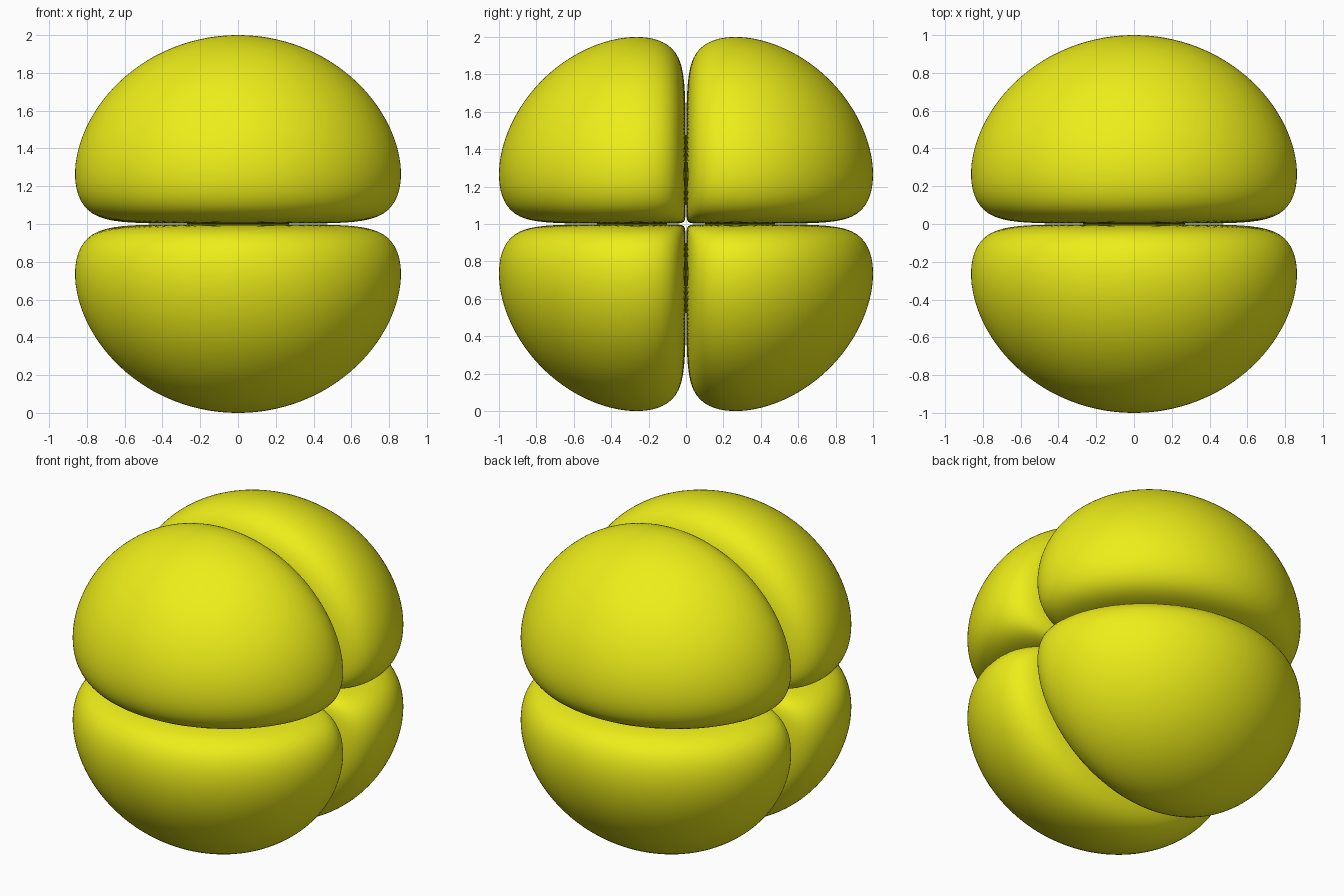
import bpy, bmesh, math
from mathutils import Vector

if "Cube" in bpy.data.objects:
    bpy.data.objects.remove(bpy.data.objects["Cube"])

# Each lobe is the level surface y * z * exp(-K r^2) = const, a convex rounded quarter ball
K = 7.15
PEAK = 1 / math.sqrt(2 * K)
LEVEL = math.log(PEAK) - K - 0.5          # makes the lobes reach exactly 1 unit in y and z
CORE = Vector((0, PEAK, PEAK))


def inside(p):
    return p.y > 0 and p.z > 0 and math.log(p.y * p.z) - K * p.length_squared > LEVEL


def surface_point(direction):
    lo, hi = 0.0, 2.0
    for _ in range(26):
        mid = (lo + hi) / 2
        if inside(CORE + direction * mid):
            lo = mid
        else:
            hi = mid
    return CORE + direction * lo


# One lobe: a sphere with its poles along x, pushed out to the level surface
bm = bmesh.new()
bmesh.ops.create_uvsphere(bm, u_segments=160, v_segments=96, radius=1)
for v in bm.verts:
    d = v.co.normalized()
    v.co = surface_point(Vector((d.z, d.x, d.y)))
bmesh.ops.recalc_face_normals(bm, faces=bm.faces)
for f in bm.faces:
    f.smooth = True
mesh = bpy.data.meshes.new("lobes")
bm.to_mesh(mesh)
bm.free()

lobes = bpy.data.objects.new("lobes", mesh)
lobes.location.z = 1
bpy.context.collection.objects.link(lobes)

# Mirror into four lobes
mirror = lobes.modifiers.new("four_lobes", 'MIRROR')
mirror.use_axis = (False, True, True)
mirror.use_mirror_merge = False

# Yellow
mat = bpy.data.materials.new("yellow")
mat.diffuse_color = (0.85, 0.85, 0.01, 1)
mat.use_nodes = True
mat.node_tree.nodes["Principled BSDF"].inputs["Base Color"].default_value = mat.diffuse_color
mesh.materials.append(mat)
